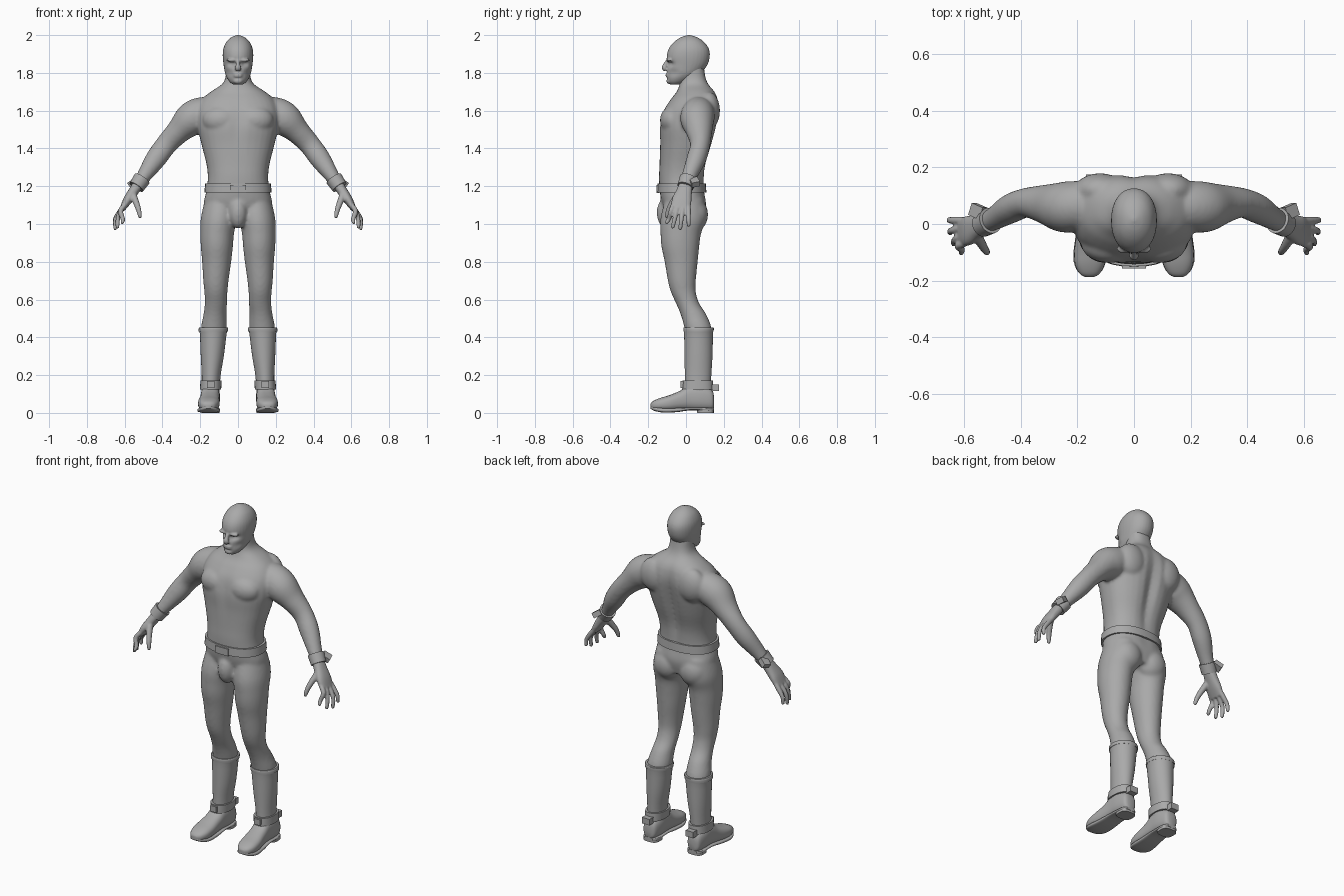
import bpy, bmesh, math
from mathutils import Vector, Matrix

grey = bpy.data.materials.new("plain grey")
grey.diffuse_color = (0.4, 0.4, 0.4, 1)


def resample(keys, n=5):
    """Catmull-Rom interpolation of section rows."""
    out = []
    for i in range(len(keys) - 1):
        p = [keys[max(i - 1, 0)], keys[i], keys[i + 1], keys[min(i + 2, len(keys) - 1)]]
        for k in range(n):
            t = k / n
            out.append([0.5 * (2 * b + (c - a) * t + (2 * a - 5 * b + 4 * c - d) * t * t
                               + (3 * b - a - 3 * c + d) * t ** 3) for a, b, c, d in zip(*p)])
    return out + [list(keys[-1])]


def loft(bm, rings, power=2.0, seg=32):
    """Closed skin through rings of (centre, u axis, v axis)."""
    loops = []
    for c, u, v in rings:
        loop = []
        for i in range(seg):
            a = 2 * math.pi * i / seg
            ca, sa = math.cos(a), math.sin(a)
            loop.append(bm.verts.new(c + u * math.copysign(abs(ca) ** (2 / power), ca)
                                     + v * math.copysign(abs(sa) ** (2 / power), sa)))
        loops.append(loop)
    faces = [bm.faces.new(loops[0][::-1]), bm.faces.new(loops[-1])]
    for a, b in zip(loops, loops[1:]):
        for i in range(seg):
            j = (i + 1) % seg
            faces.append(bm.faces.new((a[i], a[j], b[j], b[i])))
    bmesh.ops.recalc_face_normals(bm, faces=faces)
    return [v for l in loops for v in l]


def upright(bm, keys, power=2.0, n=5):
    """Rows: z, centre x, half width, front y, back y."""
    return loft(bm, [(Vector((x, (f + b) / 2, z)), Vector((max(w, .003), 0, 0)), Vector((0, (b - f) / 2, 0)))
                     for z, x, w, f, b in resample(keys, n)], power)


def limb(bm, keys, power=2.0, seg=24, n=5):
    """Rows: x, y, z, half depth, half thickness."""
    rows = resample(keys, n)
    pts = [Vector(r[:3]) for r in rows]
    rings = []
    for i, r in enumerate(rows):
        t = (pts[min(i + 1, len(pts) - 1)] - pts[max(i - 1, 0)]).normalized()
        v = t.cross(Vector((0, 1, 0))).normalized()
        u = v.cross(t)
        rings.append((pts[i], u * r[3], v * r[4]))
    loft(bm, rings, power, seg)


def ball(bm, c, r):
    bmesh.ops.create_uvsphere(bm, u_segments=24, v_segments=16, radius=1,
                              matrix=Matrix.Translation(c) @ Matrix.Diagonal((*r, 1)))


def box(bm, c, s, rot=Matrix()):
    bmesh.ops.create_cube(bm, size=1, matrix=Matrix.Translation(c) @ rot @ Matrix.Diagonal((*s, 1)))


def finish(name, bm, mirror=False, voxel=0, smooth=0, angle=40):
    me = bpy.data.meshes.new(name)
    bm.to_mesh(me)
    bm.free()
    ob = bpy.data.objects.new(name, me)
    bpy.context.collection.objects.link(ob)
    me.materials.append(grey)
    if mirror:
        m = ob.modifiers.new("mirror", 'MIRROR')
        m.use_mirror_merge = False
    if voxel:
        m = ob.modifiers.new("fuse", 'REMESH')
        m.mode, m.voxel_size, m.use_smooth_shade = 'VOXEL', voxel, True
        m = ob.modifiers.new("relax", 'SMOOTH')
        m.factor, m.iterations = 0.5, smooth
    else:
        bpy.ops.object.select_all(action='DESELECT')
        ob.select_set(True)
        bpy.context.view_layer.objects.active = ob
        bpy.ops.object.shade_smooth_by_angle(angle=math.radians(angle))
    return ob


def bump(x, c, w):
    return math.exp(-((x - c) / w) ** 2)


# Body: torso, pelvis, arms and legs fused into one skin
bm = bmesh.new()
torso = upright(bm, [(1.02, 0, .11, -.09, .09), (1.10, 0, .178, -.125, .108), (1.18, 0, .166, -.14, .098),
                     (1.25, 0, .16, -.143, .10), (1.32, 0, .168, -.14, .11), (1.42, 0, .193, -.138, .14),
                     (1.52, 0, .215, -.14, .165), (1.60, 0, .215, -.12, .178), (1.66, 0, .19, -.082, .172),
                     (1.70, 0, .145, -.05, .155), (1.74, 0, .085, -.034, .122), (1.78, 0, .066, -.03, .105),
                     (1.84, 0, .063, -.03, .095)], 2.3)
for v in torso:  # spine groove and breastbone line
    s = bump(v.co.z, 1.45, .22)
    if v.co.y > .05:
        v.co.y -= .025 * s * bump(v.co.x, 0, .035)
    elif v.co.y < -.05:
        v.co.y += .010 * bump(v.co.z, 1.54, .09) * bump(v.co.x, 0, .02)
ball(bm, (0, -.1, 1.06), (.05, .055, .085))
for s in (-1, 1):
    ball(bm, (s * .088, -.07, 1.55), (.10, .068, .075))
    ball(bm, (s * .085, .045, 1.05), (.085, .072, .09))
    ball(bm, (s * .12, .12, 1.60), (.09, .06, .10))
    limb(bm, [(s * .12, .07, 1.60, .08, .07), (s * .19, .065, 1.585, .088, .088), (s * .25, .06, 1.552, .09, .09),
              (s * .315, .07, 1.49, .07, .066), (s * .38, .075, 1.42, .053, .057), (s * .435, .055, 1.345, .052, .055),
              (s * .49, .022, 1.265, .042, .041), (s * .53, .0, 1.205, .035, .03)])
    upright(bm, [(1.13, s * .09, .085, -.11, .095), (1.03, s * .102, .095, -.135, .105), (.95, s * .11, .089, -.135, .08),
                 (.88, s * .112, .085, -.13, .07), (.80, s * .113, .077, -.113, .062), (.70, s * .117, .067, -.096, .052),
                 (.64, s * .117, .061, -.08, .052), (.58, s * .117, .059, -.053, .07), (.52, s * .122, .061, -.028, .108),
                 (.45, s * .128, .068, -.008, .135), (.40, s * .13, .06, 0, .13)])
finish("body", bm, voxel=.009, smooth=6)

# Head with socket dents, brows, nose, lips and chin
bm = bmesh.new()
head = upright(bm, [(1.738, 0, .026, -.082, -.035), (1.755, 0, .046, -.096, .01), (1.79, 0, .066, -.101, .07),
                    (1.84, 0, .076, -.10, .112), (1.89, 0, .081, -.102, .126), (1.93, 0, .077, -.09, .120),
                    (1.965, 0, .061, -.062, .094), (1.988, 0, .036, -.028, .06), (2.0, 0, .008, .008, .024)], 2.15)
for v in head:
    if v.co.y < -.03:
        v.co.y += .02 * bump(v.co.z, 1.848, .016) * bump(abs(v.co.x), .034, .022)
        v.co.y += .012 * bump(v.co.z, 1.80, .02) * bump(abs(v.co.x), .055, .02)
limb(bm, [(0, -.098, 1.866, .008, .010), (0, -.108, 1.845, .012, .011), (0, -.114, 1.828, .014, .017),
          (0, -.106, 1.814, .012, .014)], seg=16)
for s in (-1, 1):
    ball(bm, (s * .032, -.088, 1.867), (.030, .016, .009))
for z in (1.782, 1.793):
    ball(bm, (0, -.098, z), (.024, .011, .005))
ball(bm, (0, -.088, 1.757), (.026, .016, .016))
finish("head", bm, voxel=.005, smooth=3)

# Hands: palm, four fingers and thumb
bm = bmesh.new()
limb(bm, [(.522, .003, 1.22, .034, .028), (.555, -.01, 1.17, .042, .027), (.585, -.023, 1.125, .052, .024),
          (.612, -.028, 1.08, .05, .015)], 2.4)
for y0, y1, x1, z1 in ((-.066, -.102, .612, 1.0), (-.039, -.07, .638, .976), (-.012, -.03, .650, .968), (.012, .014, .652, .985)):
    limb(bm, [(.595, y0, 1.105, .013, .013), (.622, (y0 * 2 + y1) / 3, 1.07, .014, .014),
              (x1 - .002, (y0 + 2 * y1) / 3, 1.028, .012, .012), (x1, y1, z1 + .008, .010, .010),
              (x1, y1, z1, .005, .005)], seg=12, n=3)
limb(bm, [(.56, -.03, 1.165, .022, .02), (.542, -.066, 1.12, .018, .017), (.526, -.092, 1.075, .014, .014),
          (.519, -.102, 1.04, .010, .010), (.518, -.104, 1.03, .004, .004)], seg=12, n=3)
finish("hands", bm, mirror=True, voxel=.0055, smooth=2)

# Wrist bands with a clasp tab
bm = bmesh.new()
limb(bm, [(.508, .012, 1.24, .047, .046), (.538, -.004, 1.196, .043, .042)], seg=20, n=1)
tilt = Matrix.Rotation(math.radians(34), 4, 'Y')
box(bm, (.553, .045, 1.222), (.05, .045, .03), tilt @ Matrix.Rotation(math.radians(20), 4, 'Z'))
finish("wrist_bands", bm, mirror=True)

# Belt and buckle
bm = bmesh.new()
upright(bm, [(1.167, 0, .178, -.152, .108), (1.215, 0, .174, -.15, .105)], 2.3, 1)
box(bm, (0, -.148, 1.186), (.085, .018, .042))
finish("belt", bm)

# Boots: shaft with rolled top, shoe, sole and heel
bm = bmesh.new()
upright(bm, [(.452, .13, .070, -.008, .140), (.450, .13, .077, -.014, .147), (.43, .131, .077, -.013, .146),
             (.42, .131, .071, -.010, .143), (.30, .136, .061, -.008, .140), (.20, .142, .050, -.006, .134),
             (.12, .145, .048, -.006, .130), (.06, .147, .046, 0, .128)], n=3)


def shoe(rows, power):
    loft(bm, [(Vector((x, y, (lo + hi) / 2)), Vector((w, 0, 0)), Vector((0, 0, (hi - lo) / 2)))
              for y, x, w, lo, hi in resample(rows, 4)], power)


shoe([(.148, .146, .022, .03, .09), (.135, .146, .040, .015, .125), (.08, .146, .050, .012, .150),
      (.02, .147, .050, .014, .150), (-.03, .15, .052, .014, .118), (-.09, .154, .057, .010, .093),
      (-.14, .156, .053, .012, .078), (-.175, .157, .036, .018, .062), (-.188, .157, .015, .028, .048)], 2.5)
shoe([(.148, .146, .028, .012, .028), (.12, .146, .048, .010, .028), (.03, .148, .050, .014, .030),
      (-.05, .152, .056, .004, .026), (-.12, .156, .059, .002, .026), (-.165, .157, .044, .010, .032),
      (-.188, .157, .016, .022, .036)], 3.5)
upright(bm, [(0, .146, .047, .06, .147), (.025, .146, .047, .055, .148)], 3, 1)
finish("boots", bm, mirror=True)

# Ankle straps with a rear tab
bm = bmesh.new()
upright(bm, [(.125, .145, .056, -.02, .145), (.172, .143, .056, -.018, .143)], 2.3, 1)
box(bm, (.145, .155, .133), (.05, .04, .036))
box(bm, (.145, -.018, .15), (.04, .02, .035))
finish("ankle_straps", bm, mirror=True)
